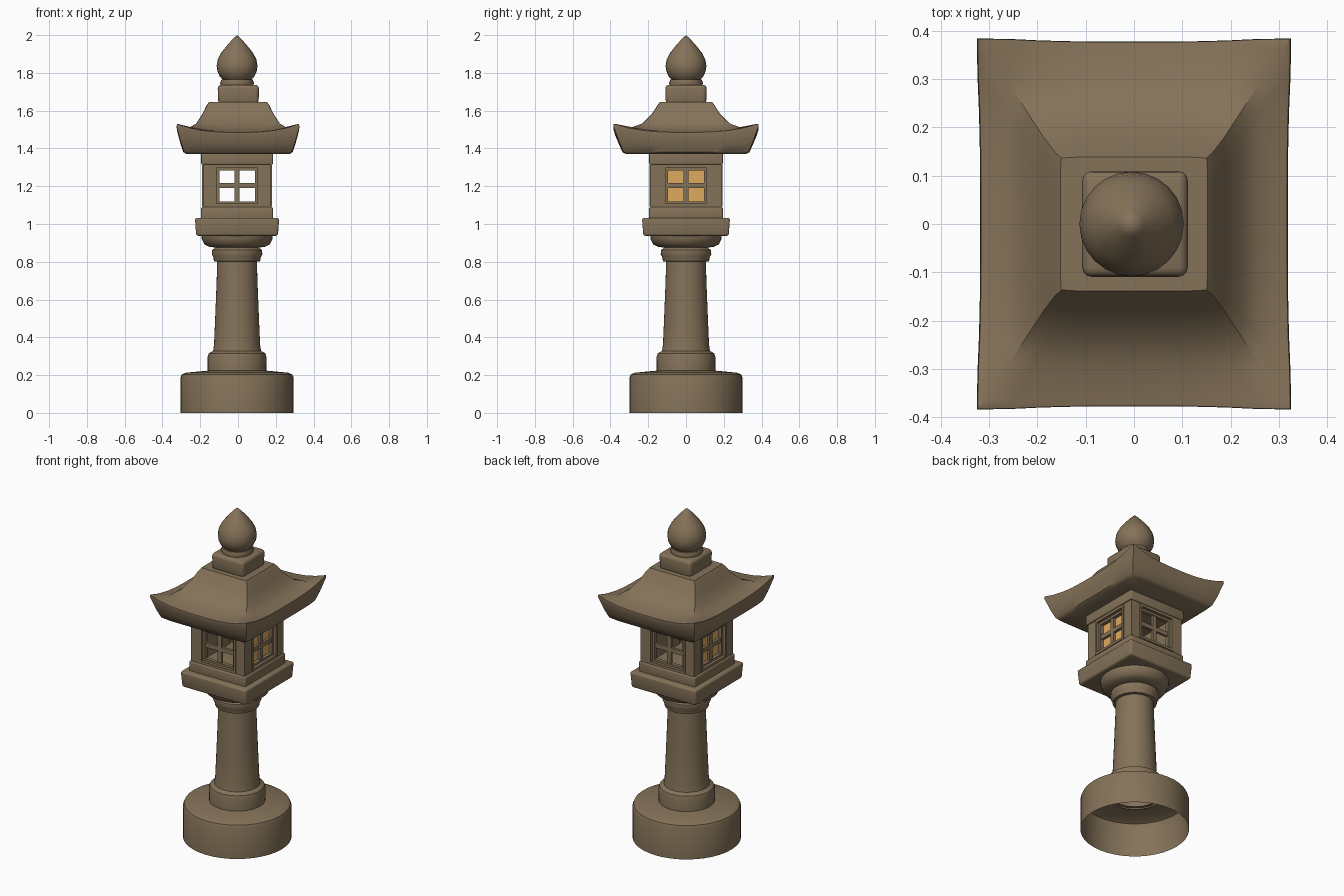
import bpy, bmesh, math
from mathutils import Matrix, Vector

if "Cube" in bpy.data.objects:
    bpy.data.objects.remove(bpy.data.objects["Cube"])


def material(name, rgb):
    m = bpy.data.materials.new(name)
    m.use_nodes = True
    m.diffuse_color = (*rgb, 1)
    m.node_tree.nodes["Principled BSDF"].inputs["Base Color"].default_value = (*rgb, 1)
    return m


STONE = material("brown stone", (0.235, 0.17, 0.10))
AMBER = material("amber pane", (0.73, 0.41, 0.11))
CX = -0.005  # slight offset of the body under the roof
parts = []


def finish(name, bm, mat=STONE, matrix=None, closed=True):
    if matrix:
        bm.transform(matrix)
    if closed:
        bmesh.ops.recalc_face_normals(bm, faces=bm.faces)
    mesh = bpy.data.meshes.new(name)
    bm.to_mesh(mesh)
    bm.free()
    mesh.materials.append(mat)
    ob = bpy.data.objects.new(name, mesh)
    bpy.context.collection.objects.link(ob)
    parts.append(ob)
    return ob


def block(name, hx, hy, z0, z1, bevel=0.0, taper=1.0, mat=STONE, matrix=None, at=(CX, 0)):
    """Box from half sizes; taper scales the bottom face."""
    bm = bmesh.new()
    bmesh.ops.create_cube(bm, size=2)
    for v in bm.verts:
        s = taper if v.co.z < 0 else 1
        v.co = Vector((v.co.x * hx * s + at[0], v.co.y * hy * s + at[1],
                       z0 if v.co.z < 0 else z1))
    if bevel:
        bmesh.ops.bevel(bm, geom=bm.edges[:], offset=bevel, segments=3,
                        profile=0.5, affect='EDGES')
    return finish(name, bm, mat, matrix)


def lathe(name, profile, steps=40, at=(CX, 0)):
    """Spin a (radius, height) profile round the z axis."""
    bm = bmesh.new()
    vs = [bm.verts.new((r, 0, z)) for r, z in profile]
    edges = [bm.edges.new(p) for p in zip(vs, vs[1:])]
    bmesh.ops.spin(bm, geom=vs + edges, cent=(0, 0, 0), axis=(0, 0, 1),
                   angle=math.tau, steps=steps)
    bmesh.ops.remove_doubles(bm, verts=bm.verts, dist=0.0005)
    return finish(name, bm, matrix=Matrix.Translation((*at, 0)))


def ring(name, outer, inner, y0, y1, matrix):
    """Rectangular frame; outer and inner are (half width, low z, high z)."""
    bm = bmesh.new()
    loops = []
    for (w, a, b), y in ((outer, y0), (inner, y0), (inner, y1), (outer, y1)):
        loops.append([bm.verts.new((x, y, z)) for x, z in
                      ((-w, a), (w, a), (w, b), (-w, b))])
    for p, q in zip(loops, loops[1:] + loops[:1]):
        for i in range(4):
            j = (i + 1) % 4
            bm.faces.new((p[i], p[j], q[j], q[i]))
    return finish(name, bm, STONE, matrix)


# Base, open underneath
lathe("base", [(0.30, 0), (0.30, 0.185), (0.293, 0.203), (0.27, 0.213), (0.14, 0.225)])

# Foot, column, collar and bowl
lathe("column", [(0.155, 0.215), (0.156, 0.295), (0.15, 0.315), (0.127, 0.328),
                 (0.122, 0.36), (0.116, 0.5), (0.108, 0.7), (0.105, 0.81)])
lathe("collar", [(0.10, 0.80), (0.122, 0.803), (0.126, 0.825), (0.134, 0.84),
                 (0.132, 0.862), (0.115, 0.875), (0.15, 0.88), (0.173, 0.892),
                 (0.187, 0.92), (0.19, 0.945), (0, 0.945)])

# Platform slabs and the beam above the fire box
block("platform", 0.223, 0.233, 0.937, 1.033, 0.012, 0.97)
block("sill_slab", 0.19, 0.195, 1.02, 1.09, 0.008)
block("top_beam", 0.19, 0.195, 1.315, 1.385, 0.006)

# Fire box: four framed walls, glazed on the two sides
for side, turn, half, reach in (("front", 0, 0.18, 0.187), ("left", 1, 0.187, 0.18),
                                ("back", 2, 0.18, 0.187), ("right", 3, 0.187, 0.18)):
    m = Matrix.Translation((CX, 0, 0)) @ Matrix.Rotation(turn * math.pi / 2, 4, 'Z')
    ring(side + "_wall", (half, 1.085, 1.32), (0.122, 1.095, 1.31), -reach, -reach + 0.04, m)
    ring(side + "_outer_frame", (0.122, 1.093, 1.312), (0.108, 1.108, 1.296),
         -reach - 0.005, -reach + 0.035, m)
    ring(side + "_inner_frame", (0.11, 1.106, 1.298), (0.094, 1.12, 1.282),
         -reach + 0.012, -reach + 0.035, m)
    block(side + "_upright_bar", 0.013, 0.008, 1.11, 1.29, matrix=m, at=(0, -reach + 0.024))
    block(side + "_cross_bar", 0.1, 0.008, 1.19, 1.216, matrix=m, at=(0, -reach + 0.024))
    if turn % 2:
        block(side + "_pane", 0.108, 0.003, 1.108, 1.296, mat=AMBER, matrix=m,
              at=(0, -reach + 0.036))
        block(side + "_pane_backing", 0.12, 0.003, 1.09, 1.315, matrix=m,
              at=(0, -reach + 0.043))

# Roof: rectangular loops (half x, half y, z, corner lift, corner flare)
LOOPS = [(0.15, 0.16, 1.37, 0, 0), (0.272, 0.318, 1.37, 0, 0),
         (0.289, 0.336, 1.38, 0.004, 0), (0.303, 0.354, 1.42, 0.015, 0.004),
         (0.318, 0.377, 1.475, 0.042, 0.011), (0.316, 0.376, 1.485, 0.045, 0.011),
         (0.305, 0.36, 1.488, 0.04, 0.01), (0.262, 0.295, 1.497, 0.012, 0.003),
         (0.222, 0.232, 1.53, 0.003, 0), (0.188, 0.18, 1.583, 0, 0),
         (0.165, 0.15, 1.63, 0, 0), (0.152, 0.138, 1.647, 0, 0)]
N = 10
CORNERS = [(-1, -1), (1, -1), (1, 1), (-1, 1)]
bm = bmesh.new()
rows = []
for hx, hy, z, lift, flare in LOOPS:
    row = []
    for c in range(4):
        a, b = Vector(CORNERS[c]), Vector(CORNERS[(c + 1) % 4])
        for i in range(N):
            p = a.lerp(b, i / N)
            k = min(abs(p.x), abs(p.y)) ** 3
            round_off = 1 - 0.012 * (i == 0)
            row.append(bm.verts.new((p.x * (hx + flare * k) * round_off,
                                     p.y * (hy + flare * k) * round_off, z + lift * k)))
    rows.append(row)
for p, q in zip(rows, rows[1:]):
    for i in range(4 * N):
        j = (i + 1) % (4 * N)
        bm.faces.new((p[i], p[j], q[j], q[i]))
bm.faces.new(rows[0])
bm.faces.new(rows[-1])
finish("roof", bm)

# Neck and finial
block("neck", 0.11, 0.11, 1.635, 1.737, 0.02, 0.97, at=(0.002, 0))
lathe("neck_ring", [(0, 1.73), (0.085, 1.73), (0.09, 1.745), (0.083, 1.765), (0, 1.765)], 24)
lathe("finial", [(0, 1.755), (0.065, 1.757), (0.09, 1.778), (0.104, 1.808),
                 (0.108, 1.838), (0.102, 1.872), (0.085, 1.905), (0.055, 1.943),
                 (0.025, 1.977), (0, 2.0)], 24)

# Smooth shading that keeps hard edges
bpy.ops.object.select_all(action='DESELECT')
for ob in parts:
    ob.select_set(True)
bpy.context.view_layer.objects.active = parts[0]
bpy.ops.object.shade_smooth_by_angle(angle=math.radians(38))
